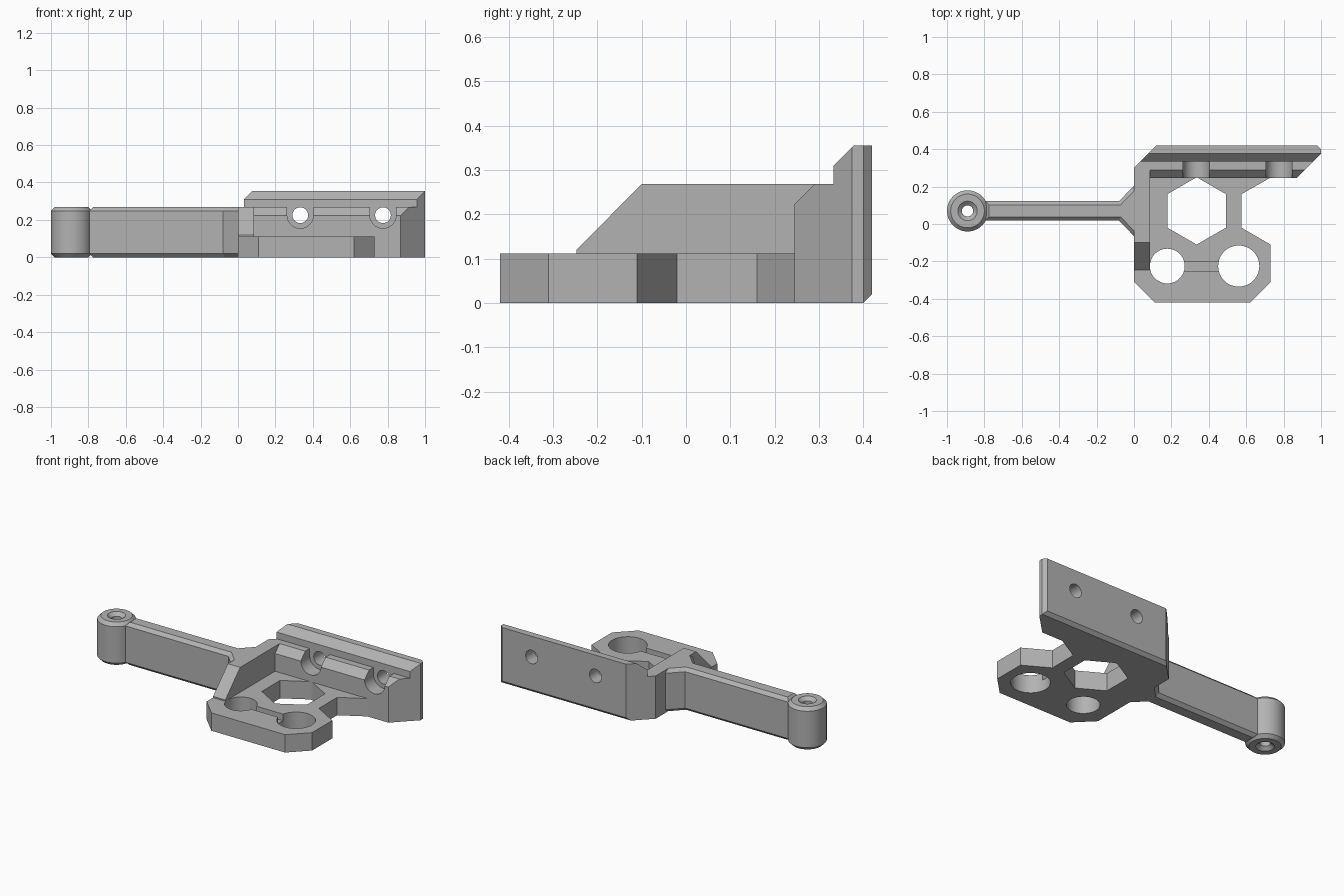
import bpy, bmesh, math
from mathutils import Vector

cube = bpy.data.objects.get("Cube")
if cube:
    bpy.data.objects.remove(cube, do_unlink=True)

grey = bpy.data.materials.new("plain grey")
grey.use_nodes = True
COLOUR = (0.45, 0.45, 0.45, 1)
grey.diffuse_color = COLOUR
grey.node_tree.nodes["Principled BSDF"].inputs["Base Color"].default_value = COLOUR

TOP = 0.268     # height of arm and rib
FLOOR = 0.112   # thickness of the base plate


def finish(name, bm):
    bmesh.ops.recalc_face_normals(bm, faces=bm.faces)
    mesh = bpy.data.meshes.new(name)
    bm.to_mesh(mesh)
    bm.free()
    mesh.materials.append(grey)
    ob = bpy.data.objects.new(name, mesh)
    bpy.context.collection.objects.link(ob)
    return ob


def prism(name, points, low, high, axis="z", chamfer=0):
    """Extrude a flat outline along z (x, y), x (y, z) or y (x, z)."""
    place = {"z": lambda a, b: (a, b, low),
             "x": lambda a, b: (low, a, b),
             "y": lambda a, b: (a, low, b)}[axis]
    step = Vector([(high - low) * (axis == k) for k in "xyz"])
    bm = bmesh.new()
    face = bm.faces.new([bm.verts.new(place(*p)) for p in points])
    new = bmesh.ops.extrude_face_region(bm, geom=[face])["geom"]
    bmesh.ops.translate(bm, vec=step, verts=[v for v in new if isinstance(v, bmesh.types.BMVert)])
    if chamfer:
        rims = [e for e in bm.edges if abs(e.verts[0].co.z - e.verts[1].co.z) < 1e-5]
        bmesh.ops.bevel(bm, geom=rims, offset=chamfer, segments=1, affect="EDGES")
    return finish(name, bm)


def ring(x, y, radius, sides, start=0.0):
    return [(x + radius * math.cos(start + math.tau * i / sides),
             y + radius * math.sin(start + math.tau * i / sides)) for i in range(sides)]


def select(ob):
    bpy.ops.object.select_all(action="DESELECT")
    ob.select_set(True)
    bpy.context.view_layer.objects.active = ob


def carve(ob, cutter, operation="DIFFERENCE"):
    mod = ob.modifiers.new("carve", "BOOLEAN")
    mod.operation = operation
    mod.solver = "EXACT"
    mod.object = cutter
    select(ob)
    bpy.ops.object.modifier_apply(modifier=mod.name)
    bpy.data.objects.remove(cutter, do_unlink=True)


# Base plate with waist, hexagon window, two round holes and a shallow groove
plate = prism("base_plate", [
    (0, -0.31), (0.11, -0.42), (0.62, -0.42), (0.73, -0.31), (0.73, -0.11),
    (0.575, -0.02), (0.575, 0.16), (0.725, 0.245), (0.725, 0.26), (0, 0.26)], 0, FLOOR)
carve(plate, prism("hexagon_cutter", ring(0.335, 0.07, 0.18, 6, math.pi / 2), -0.1, 0.3))
for x, r in ((0.178, 0.093), (0.56, 0.11)):
    carve(plate, prism("hole_cutter", ring(x, -0.225, r, 48), -0.1, 0.3))
carve(plate, prism("groove_cutter",
                   [(0.2, -0.25), (0.5, -0.25), (0.5, -0.2), (0.2, -0.2)], 0.07, 0.3))

# Mounting wall: stepped side profile trimmed by a mitred plan
wall = prism("mounting_wall", [
    (0.245, 0), (0.4, 0), (0.42, 0.02), (0.42, 0.355), (0.378, 0.355),
    (0.333, 0.31), (0.333, TOP), (0.29, TOP), (0.245, 0.223)], -0.1, 1.1, "x")
carve(wall, prism("mitre_cutter", [
    (0, 0.2), (0.825, 0.2), (1, 0.375), (1, 0.4), (0.98, 0.42), (0.97, 0.43),
    (0.13, 0.43), (0, 0.3)], -0.1, 0.5), "INTERSECT")

# Open screw head pockets with through holes
for x in (0.333, 0.775):
    z, r = 0.225, 0.07
    arc = [(x + r * math.cos(a), z + r * math.sin(a))
           for a in (math.pi + math.pi * i / 24 for i in range(25))]
    carve(wall, prism("pocket_cutter", arc + [(x + r, 0.3), (x - r, 0.3)], 0.2, 0.333, "y"))
    carve(wall, prism("screw_cutter", ring(x, z, 0.042, 32), 0.2, 0.5, "y"))

# Side rib with sloped front
rib = prism("side_rib", [(-0.247, FLOOR), (-0.247, 0.12), (-0.1, TOP), (0.3, TOP), (0.3, FLOOR)],
            0, 0.085, "x")

# Arm flaring into the rib
half = [(-0.795, 0.052), (-0.08, 0.052), (0, 0.135), (0.04, 0.135)]
arm = prism("arm", [(x, 0.07 - w) for x, w in half] + [(x, 0.07 + w) for x, w in reversed(half)],
            0, TOP, chamfer=0.02)

# Pivot barrel: turned ring with chamfered rims and bore
bm = bmesh.new()
lower = [(0.03, 0.02), (0.052, 0), (0.09, 0), (0.11, 0.02)]
section = lower + [(r, TOP - z) for r, z in reversed(lower)]
verts = [bm.verts.new((r, 0, z)) for r, z in section]
edges = [bm.edges.new((verts[i - 1], verts[i])) for i in range(len(verts))]
bmesh.ops.spin(bm, geom=verts + edges, cent=(0, 0, 0), axis=(0, 0, 1),
               angle=math.tau, steps=48, use_merge=True)
bmesh.ops.remove_doubles(bm, verts=bm.verts, dist=1e-4)
bmesh.ops.translate(bm, vec=(-0.89, 0.07, 0), verts=bm.verts)
barrel = finish("pivot_barrel", bm)

for ob in (plate, wall, rib, arm, barrel):
    select(ob)
    bpy.ops.object.shade_smooth_by_angle(angle=math.radians(30))
